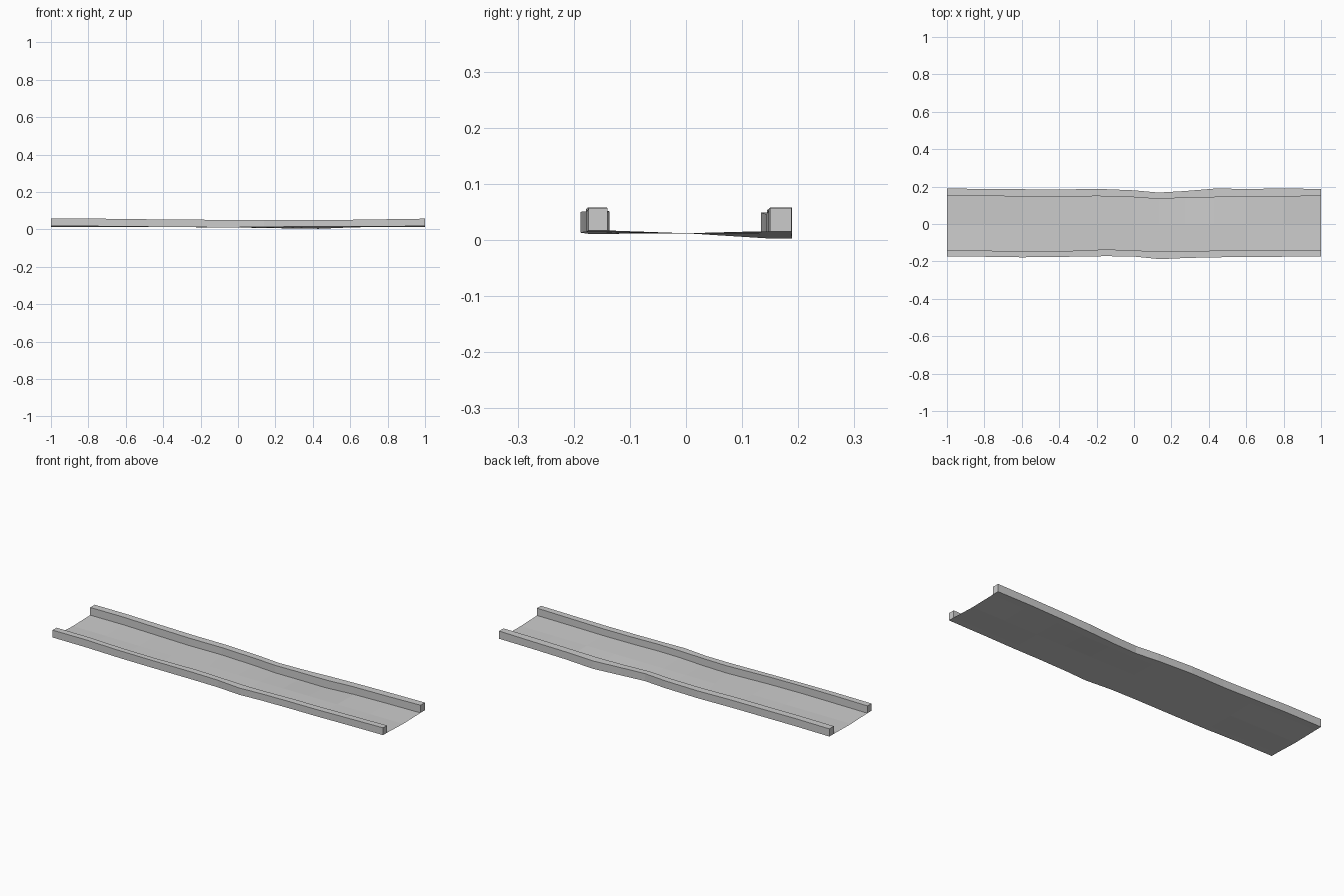
import bpy

if "Cube" in bpy.data.objects:
    bpy.data.objects.remove(bpy.data.objects["Cube"])

# stations along the track: x, inner y, outer y, bottom z, top z
back = [
    (-1.0, .150, .189, .015, .057), (-.8, .150, .188, .016, .058),
    (-.6, .147, .186, .014, .055), (-.4, .144, .184, .012, .053),
    (-.2, .149, .188, .011, .051), (0, .143, .180, .009, .049),
    (.13, .134, .168, .008, .049), (.27, .140, .176, .005, .047),
    (.43, .143, .189, .003, .046), (.6, .147, .188, .010, .051),
    (.8, .147, .189, .014, .054), (1.0, .150, .188, .015, .057),
]
front = [
    (-1.0, -.140, -.175, .017, .057), (-.8, -.142, -.175, .017, .058),
    (-.6, -.147, -.178, .015, .055), (-.4, -.146, -.176, .013, .053),
    (-.15, -.136, -.172, .011, .051), (0, -.141, -.174, .011, .050),
    (.14, -.148, -.188, .013, .050), (.27, -.148, -.182, .014, .051),
    (.43, -.142, -.178, .014, .051), (.6, -.140, -.177, .014, .051),
    (.8, -.140, -.175, .016, .054), (1.0, -.140, -.174, .017, .057),
]


def loft(name, rows, closed):
    """Skin a strip (or a capped tube) through matching cross-sections."""
    n = len(rows[0])
    verts = [p for r in rows for p in r]
    faces = []
    for i in range(len(rows) - 1):
        for j in range(n if closed else n - 1):
            k = (j + 1) % n
            faces.append((i * n + j, (i + 1) * n + j, (i + 1) * n + k, i * n + k))
    if closed:
        faces.append(tuple(range(n)))
        faces.append(tuple(reversed(range(len(verts) - n, len(verts)))))
    me = bpy.data.meshes.new(name)
    me.from_pydata(verts, [], faces)
    ob = bpy.data.objects.new(name, me)
    bpy.context.collection.objects.link(ob)
    return ob


def curb(name, stations):
    rows = []
    for x, yi, yo, lo, hi in stations:
        ring = [(x, yi, lo), (x, yo, lo), (x, yo, hi), (x, yi, hi)]
        # keep outward winding on both sides
        rows.append(ring[::-1] if yo > 0 else ring)
    ob = loft(name, rows, True)
    import bmesh
    bm = bmesh.new()
    bm.from_mesh(ob.data)
    bmesh.ops.recalc_face_normals(bm, faces=bm.faces)
    bm.to_mesh(ob.data)
    bm.free()


# raised edges
curb("back_curb", back)
curb("front_curb", front)

# thin floor sheet, creased along the centre line
loft("floor", [[(f[0], f[1], f[3]), ((f[0] + b[0]) / 2, 0, .012), (b[0], b[1], b[3])]
               for f, b in zip(front, back)], False)
